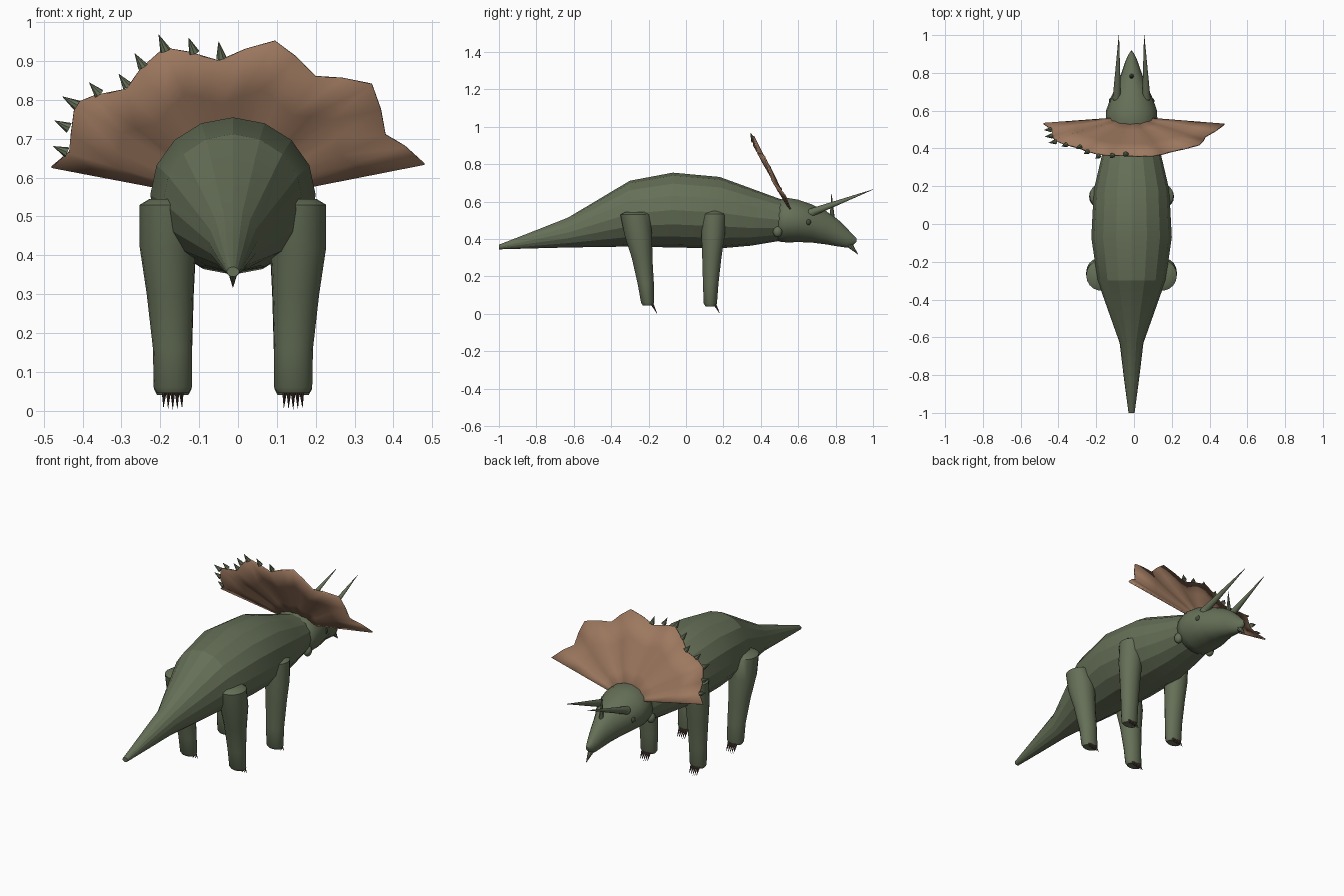
import bpy, bmesh, math
from mathutils import Vector

if "Cube" in bpy.data.objects:
    bpy.data.objects.remove(bpy.data.objects["Cube"])

CX = -0.013  # symmetry line of the body


def material(name, rgb):
    m = bpy.data.materials.new(name)
    m.use_nodes = True
    m.diffuse_color = (*rgb, 1)
    m.node_tree.nodes["Principled BSDF"].inputs["Base Color"].default_value = (*rgb, 1)
    return m


GREEN = material("olive green hide", (0.13, 0.16, 0.095))
BROWN = material("tan frill", (0.34, 0.19, 0.115))
DARK = material("dark claw", (0.07, 0.045, 0.035))
EYE = material("dark eye", (0.06, 0.07, 0.045))


def finish(name, bm, mat, angle=40):
    bmesh.ops.recalc_face_normals(bm, faces=bm.faces)
    me = bpy.data.meshes.new(name)
    bm.to_mesh(me)
    bm.free()
    me.materials.append(mat)
    ob = bpy.data.objects.new(name, me)
    bpy.context.collection.objects.link(ob)
    if angle:
        bpy.ops.object.select_all(action='DESELECT')
        bpy.context.view_layer.objects.active = ob
        ob.select_set(True)
        bpy.ops.object.shade_smooth_by_angle(angle=math.radians(angle))
    return ob


def loft(name, rings, axis, sides, mat, angle):
    """Rings are (centre, radius x, other radius), stacked along y or z."""
    bm = bmesh.new()
    loops = []
    for c, rx, r2 in rings:
        loop = []
        for i in range(sides):
            a = math.tau * i / sides
            u, v = rx * math.cos(a), r2 * math.sin(a)
            off = (u, 0, v) if axis == 'y' else (u, v, 0)
            loop.append(bm.verts.new(Vector(c) + Vector(off)))
        loops.append(loop)
    for a, b in zip(loops, loops[1:]):
        for i in range(sides):
            j = (i + 1) % sides
            bm.faces.new((a[i], a[j], b[j], b[i]))
    bm.faces.new(loops[0])
    bm.faces.new(loops[-1])
    return finish(name, bm, mat, angle)


def spine(name, rows, sides, angle):
    """Rows are (y, top, bottom, half width)."""
    rings = [((CX, y, (t + b) / 2), w, (t - b) / 2) for y, t, b, w in rows]
    return loft(name, rings, 'y', sides, GREEN, angle)


def spike(name, base, tip, radius, mat, sides=8):
    base, tip = Vector(base), Vector(tip)
    d = tip - base
    bm = bmesh.new()
    bmesh.ops.create_cone(bm, cap_ends=True, segments=sides, radius1=radius,
                          radius2=radius * 0.04, depth=d.length)
    bm.transform(d.to_track_quat('Z', 'Y').to_matrix().to_4x4())
    bmesh.ops.translate(bm, verts=bm.verts, vec=(base + tip) / 2)
    return finish(name, bm, mat)


def ball(name, pos, scale, mat):
    bm = bmesh.new()
    bmesh.ops.create_uvsphere(bm, u_segments=14, v_segments=8, radius=1)
    bmesh.ops.scale(bm, verts=bm.verts, vec=scale)
    bmesh.ops.translate(bm, verts=bm.verts, vec=pos)
    return finish(name, bm, mat)


# Trunk with tail and neck
spine("body", [(-1.0, 0.37, 0.345, 0.016), (-0.82, 0.44, 0.35, 0.04),
               (-0.63, 0.515, 0.355, 0.063), (-0.3, 0.712, 0.36, 0.18),
               (-0.07, 0.755, 0.355, 0.213), (0.18, 0.732, 0.35, 0.2),
               (0.35, 0.67, 0.365, 0.16), (0.5, 0.615, 0.39, 0.125),
               (0.57, 0.6, 0.4, 0.11)], 16, 18)

# Head
spine("head", [(0.47, 0.55, 0.42, 0.08), (0.495, 0.61, 0.385, 0.125),
               (0.54, 0.622, 0.38, 0.137), (0.6, 0.612, 0.382, 0.135),
               (0.67, 0.588, 0.38, 0.11), (0.75, 0.55, 0.37, 0.072),
               (0.81, 0.508, 0.36, 0.05), (0.86, 0.46, 0.353, 0.033),
               (0.89, 0.425, 0.365, 0.02), (0.912, 0.405, 0.385, 0.007)], 18, 50)
spike("beak_tip", (CX, 0.865, 0.38), (CX, 0.92, 0.318), 0.02, GREEN)
spike("nose_horn", (CX, 0.782, 0.5), (CX, 0.778, 0.645), 0.015, GREEN)

# Rear and front leg sections: z, side offset, y, radius x, radius y
REAR = [(0.545, 0.17, -0.27, 0.045, 0.055), (0.53, 0.165, -0.272, 0.075, 0.08),
        (0.42, 0.168, -0.255, 0.072, 0.075), (0.3, 0.162, -0.235, 0.06, 0.056),
        (0.16, 0.156, -0.215, 0.05, 0.044), (0.06, 0.155, -0.206, 0.049, 0.035),
        (0.045, 0.155, -0.203, 0.04, 0.028)]
FRONT = [(0.55, 0.16, 0.15, 0.04, 0.045), (0.535, 0.155, 0.15, 0.067, 0.067),
         (0.42, 0.16, 0.145, 0.065, 0.063), (0.3, 0.158, 0.138, 0.057, 0.052),
         (0.16, 0.155, 0.132, 0.05, 0.042), (0.055, 0.155, 0.13, 0.048, 0.036),
         (0.04, 0.155, 0.132, 0.04, 0.028)]

for side, label in ((1, "left"), (-1, "right")):
    for part, rows in (("rear", REAR), ("front", FRONT)):
        rings = [((CX + side * x, y, z), rx, ry) for z, x, y, rx, ry in rows]
        loft(f"{part}_{label}_leg", rings, 'z', 18, GREEN, 50)
        y = rows[-1][2]
        for i in range(-2, 3):
            x = CX + side * 0.155 + i * 0.011
            spike(f"{part}_{label}_claw", (x, y + 0.022, 0.052),
                  (x + i * 0.001, y + 0.047, 0.003 + abs(i) * 0.002), 0.0075, DARK, 6)
    # Brow horn, its socket, eye and jaw fold
    spike(f"{label}_brow_horn", (CX + side * 0.078, 0.665, 0.54),
          (CX + side * 0.067, 1.0, 0.665), 0.022, GREEN, 12)
    ball(f"{label}_horn_socket", (CX + side * 0.078, 0.67, 0.54), (0.023, 0.027, 0.023), GREEN)
    ball(f"{label}_eye", (CX + side * 0.107, 0.652, 0.49), (0.014, 0.017, 0.017), EYE)
    ball(f"{label}_jaw_fold", (CX + side * 0.11, 0.49, 0.44), (0.022, 0.025, 0.03), GREEN)

# Pleated frill: rim points (x, z, fold) around a hub hidden in the head
RIM = [(-0.48, 0.622, 1), (-0.435, 0.665, 0), (-0.43, 0.72, -1), (-0.42, 0.785, 1),
       (-0.37, 0.81, 0), (-0.288, 0.832, -1), (-0.25, 0.88, 0), (-0.19, 0.928, 1),
       (-0.125, 0.922, 0), (-0.05, 0.905, -1), (0.02, 0.93, 0), (0.095, 0.946, 1),
       (0.15, 0.91, 0), (0.2, 0.865, -1), (0.27, 0.855, 0), (0.345, 0.835, 1),
       (0.368, 0.775, 0), (0.38, 0.715, -1), (0.43, 0.68, 0), (0.48, 0.63, 1)]
NORMAL = Vector((0, 0.885, 0.466))


def on_frill(x, z, fold=0):
    return Vector((x, 0.55 - (z - 0.57) * 0.53, z)) + NORMAL * (fold * 0.011)


bm = bmesh.new()
hub = on_frill(CX, 0.538)
rim = [on_frill(*p) for p in RIM]
hub_vert = bm.verts.new(hub)
rows = [[bm.verts.new(hub.lerp(p, t)) for p in rim] for t in (0.35, 0.7, 1.0)]
for i in range(len(rim) - 1):
    bm.faces.new((hub_vert, rows[0][i], rows[0][i + 1]))
    for a, b in zip(rows, rows[1:]):
        bm.faces.new((a[i], b[i], b[i + 1], a[i + 1]))
frill = finish("frill", bm, BROWN, 40)
solid = frill.modifiers.new("thickness", 'SOLIDIFY')
solid.thickness = 0.008
solid.offset = 0

# Small spikes along the right half of the rim: base x, z and tip x, z
SPIKES = [(-0.44, 0.665, -0.476, 0.678), (-0.435, 0.728, -0.472, 0.744),
          (-0.415, 0.786, -0.452, 0.806), (-0.358, 0.816, -0.383, 0.842),
          (-0.285, 0.836, -0.307, 0.864), (-0.245, 0.886, -0.266, 0.917),
          (-0.187, 0.928, -0.204, 0.965), (-0.113, 0.922, -0.127, 0.957),
          (-0.043, 0.908, -0.05, 0.947)]
for x, z, tx, tz in SPIKES:
    spike("frill_spike", on_frill(x, z), on_frill(tx, tz, 0.5), 0.014, GREEN)
